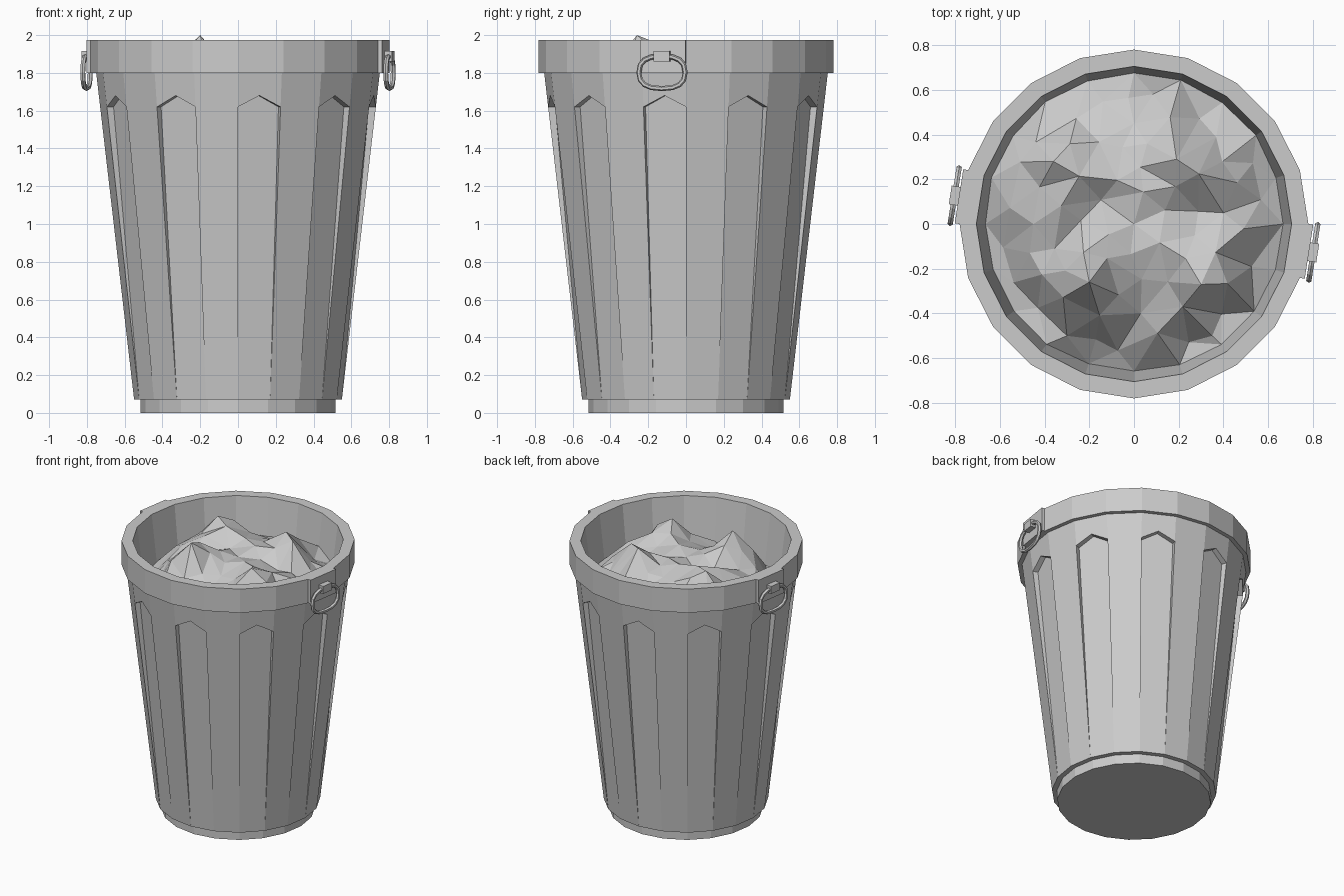
import bpy, bmesh, math, random
from mathutils import Vector
from mathutils.geometry import delaunay_2d_cdt

if "Cube" in bpy.data.objects:
    bpy.data.objects.remove(bpy.data.objects["Cube"])

random.seed(7)
N = 20
STEP = math.tau / N
SHOULDER, PEAK, RECESS = 1.62, 1.68, 0.037


def polar(r, a, z):
    return Vector((r * math.cos(a), r * math.sin(a), z))


def build(name, bm, fix_normals=True):
    bmesh.ops.remove_doubles(bm, verts=bm.verts, dist=0.0004)
    if fix_normals:
        bmesh.ops.recalc_face_normals(bm, faces=bm.faces)
    me = bpy.data.meshes.new(name)
    bm.to_mesh(me)
    bm.free()
    ob = bpy.data.objects.new(name, me)
    bpy.context.collection.objects.link(ob)
    return ob


def face(bm, pts):
    bm.faces.new([bm.verts.new(p) for p in pts])


def wall_r(z):
    return 0.55 + (z - 0.07) * 0.116


def inner_r(z):
    return 0.705 - (1.975 - z) * 0.12


# can shell: base, fluted body with pointed recesses, rim band and inner wall
bm = bmesh.new()
lower = [(0.515, 0), (0.515, 0.07), (wall_r(0.07), 0.07)]
upper = [(wall_r(1.8), 1.8), (0.78, 1.8), (0.78, 1.975), (0.705, 1.975), (inner_r(1.45), 1.45)]
for i in range(N):
    a, b = i * STEP, (i + 1) * STEP
    for prof in (lower, upper):
        for (r0, z0), (r1, z1) in zip(prof, prof[1:]):
            face(bm, [polar(r0, a, z0), polar(r0, b, z0), polar(r1, b, z1), polar(r1, a, z1)])
    a0, b0 = (polar(wall_r(0.07), t, 0.07) for t in (a, b))
    a2, b2 = (polar(wall_r(1.8), t, 1.8) for t in (a, b))
    if i % 2 == 0:
        # plain strip keeps the shoulder points so neighbours join
        a1, b1 = (polar(wall_r(SHOULDER), t, SHOULDER) for t in (a, b))
        face(bm, [a0, b0, b1, a1])
        face(bm, [a1, b1, b2, a2])
    else:
        # recess fades out toward the bottom
        def arch(d):
            m = (a + b) / 2
            c = math.cos(STEP / 2)
            return (polar(wall_r(SHOULDER) - d, a, SHOULDER),
                    polar((wall_r(PEAK) - d) * c, m, PEAK),
                    polar(wall_r(SHOULDER) - d, b, SHOULDER))
        oa, om, ob_ = arch(0)
        ia, im, ib = arch(RECESS)
        face(bm, [oa, om, ob_, b2, a2])
        face(bm, [a0, b0, ib, im, ia])
        face(bm, [a0, ia, oa])
        face(bm, [b0, ob_, ib])
        face(bm, [oa, ia, im, om])
        face(bm, [om, im, ib, ob_])
face(bm, [polar(0.515, i * STEP, 0) for i in range(N)])
face(bm, [polar(inner_r(1.45), i * STEP, 1.45) for i in range(N)])
build("can_shell", bm)


# rubbish: faceted heap spread between a few peaks and hollows
CONTROL = [(-0.2, -0.26, 2.0), (0.19, 0.29, 1.975), (-0.36, 0.28, 1.95), (0.3, -0.27, 1.95),
           (0, 0, 1.85), (0.4, 0.05, 1.82), (-0.45, 0, 1.82), (0, 0.45, 1.8),
           (0.03, -0.4, 1.74), (-0.3, -0.5, 1.68), (0.35, -0.5, 1.66)]


def edge_z(a):
    return 1.67 + 0.07 * math.sin(a)


def heap_z(p):
    a = math.atan2(p.y, p.x)
    total = weight = 0
    for x, y, z in CONTROL + [(0.67 * math.cos(a), 0.67 * math.sin(a), edge_z(a))]:
        w = 1 / ((p.x - x) ** 2 + (p.y - y) ** 2 + 1e-6) ** 1.5
        total += w * z
        weight += w
    return total / weight


pts = [Vector((x, y)) for x, y, z in CONTROL]
heights = [z for x, y, z in CONTROL]
for i in range(N):
    z = edge_z(i * STEP) + random.uniform(-0.04, 0.04)
    pts.append(polar(inner_r(z), i * STEP, z).to_2d())
    heights.append(z)
for _ in range(2500):
    p = polar(0.61 * math.sqrt(random.random()), random.uniform(0, math.tau), 0).to_2d()
    if all((p - q).length > 0.105 for q in pts):
        pts.append(p)
        heights.append(min(1.96, heap_z(p) + random.uniform(-0.04, 0.04)))
verts, _, tris, *_ = delaunay_2d_cdt(pts, [], [], 0, 1e-5)
bm = bmesh.new()
for t in tris:
    loop = []
    for k in t:
        n = min(range(len(pts)), key=lambda j: (pts[j] - verts[k]).length)
        loop.append((pts[n].x, pts[n].y, heights[n]))
    face(bm, loop)
heap = build("rubbish_heap", bm, False)
for poly in heap.data.polygons:
    if poly.normal.z < 0:
        poly.flip()


# handles: plate on the rim, bracket and oval ring, repeated on the opposite side
def box(name, lo, hi, turn):
    bm = bmesh.new()
    bmesh.ops.create_cube(bm, size=1)
    lo, hi = Vector(lo), Vector(hi)
    for v in bm.verts:
        v.co = (lo + hi) / 2 + v.co * (hi - lo)
    build(name, bm).rotation_euler.z = turn


def ring(name, turn, centre, half_w, half_h, tube, seg=16, sides=6):
    bm = bmesh.new()
    path = []
    for i in range(seg):
        c, s = math.cos(math.tau * i / seg), math.sin(math.tau * i / seg)
        path.append(Vector((0, half_w * math.copysign(abs(c) ** 0.8, c),
                            half_h * math.copysign(abs(s) ** 0.8, s))))
    loops = []
    for i, p in enumerate(path):
        t = (path[(i + 1) % seg] - path[i - 1]).normalized()
        out = Vector((0, t.z, -t.y))
        loops.append([Vector(centre) + p + tube * (out * math.cos(k * math.tau / sides)
                      + Vector((1, 0, 0)) * math.sin(k * math.tau / sides)) for k in range(sides)])
    for i in range(seg):
        for k in range(sides):
            j, m = (i + 1) % seg, (k + 1) % sides
            face(bm, [loops[i][k], loops[j][k], loops[j][m], loops[i][m]])
    build(name, bm).rotation_euler.z = turn


half = 0.78 * math.sin(STEP / 2)
apothem = 0.78 * math.cos(STEP / 2)
for side, turn in (("right", -STEP / 2), ("left", math.pi - STEP / 2)):
    box(side + "_handle_plate", (apothem - 0.02, -half, 1.8), (apothem + 0.022, half, 1.975), turn)
    box(side + "_handle_bracket", (apothem + 0.01, -0.042, 1.86), (0.832, 0.042, 1.915), turn)
    ring(side + "_handle_ring", turn, (0.812, 0, 1.803), 0.124, 0.086, 0.0135)
